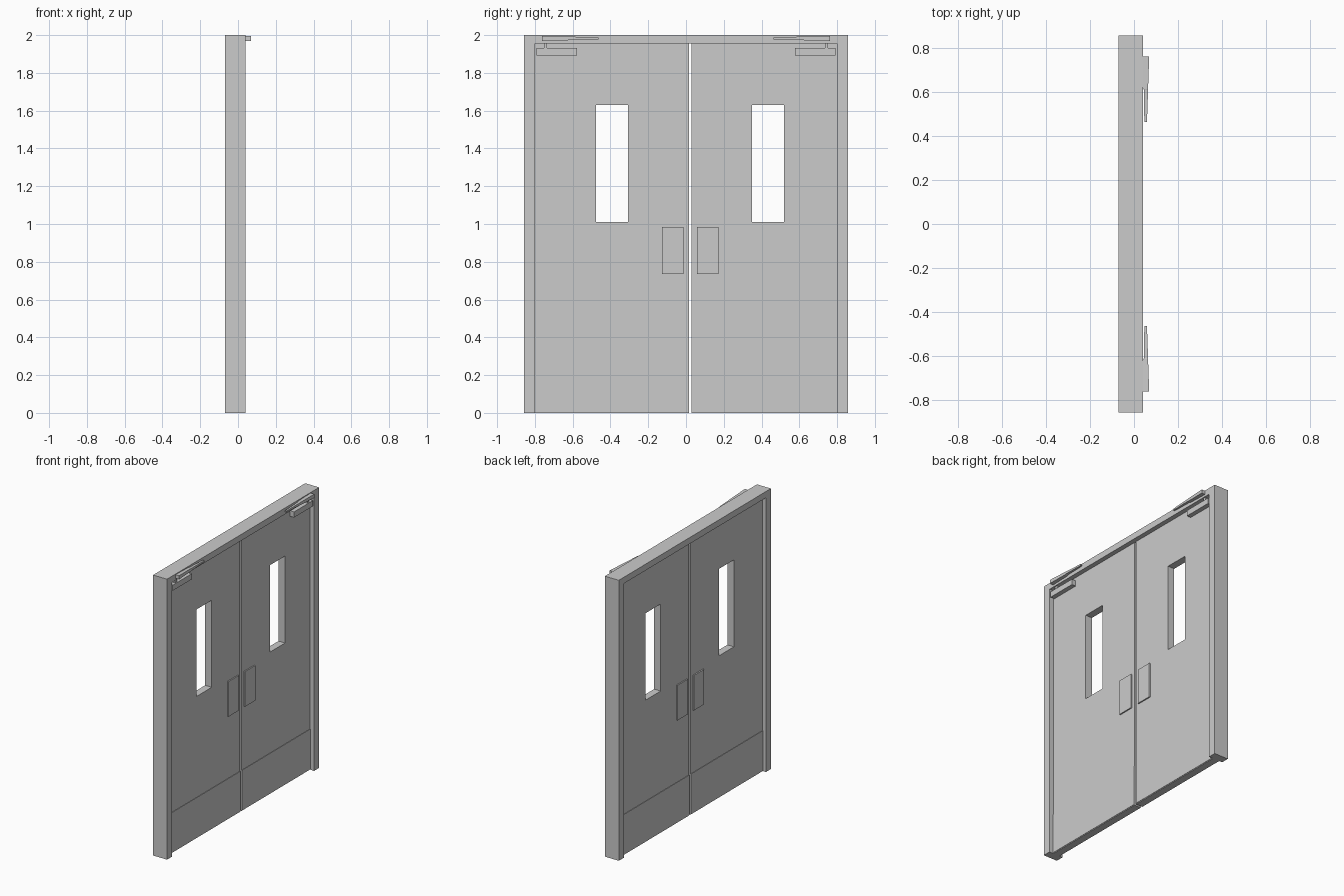
import bpy, bmesh

if "Cube" in bpy.data.objects:
    bpy.data.objects.remove(bpy.data.objects["Cube"])

MEET = 0.022            # y of the meeting line between the two leaves
BACK, FACE = -0.045, 0.007   # door leaf thickness range in x


def finish(name, bm):
    bmesh.ops.recalc_face_normals(bm, faces=bm.faces)
    me = bpy.data.meshes.new(name)
    bm.to_mesh(me)
    bm.free()
    ob = bpy.data.objects.new(name, me)
    bpy.context.collection.objects.link(ob)
    return ob


def loft(name, loops, caps=True):
    """Skin consecutive closed loops with equal point counts."""
    bm = bmesh.new()
    rings = [[bm.verts.new(p) for p in loop] for loop in loops]
    pairs = list(zip(rings, rings[1:]))
    if not caps:
        pairs.append((rings[-1], rings[0]))
    for a, b in pairs:
        for i in range(len(a)):
            j = (i + 1) % len(a)
            bm.faces.new((a[i], a[j], b[j], b[i]))
    if caps:
        bm.faces.new(rings[0])
        bm.faces.new(rings[-1])
    return finish(name, bm)


def prism(name, yz, x0, x1):
    return loft(name, [[(x, y, z) for y, z in yz] for x in (x0, x1)])


def rect(y0, y1, z0, z1):
    return [(y0, z0), (y1, z0), (y1, z1), (y0, z1)]


def box(name, x0, x1, y0, y1, z0, z1):
    return prism(name, rect(y0, y1, z0, z1), x0, x1)


def section(y, x0, x1, z0, z1):
    return [(x0, y, z0), (x1, y, z0), (x1, y, z1), (x0, y, z1)]


# Door frame: two jambs and header in one piece
W, I, H = 0.857, 0.80, 1.955
prism("door_frame", [(-W, 0), (-I, 0), (-I, H), (I, H), (I, 0), (W, 0), (W, 2), (-W, 2)],
      -0.07, 0.04)

for side, s in (("left", -1), ("right", 1)):
    # Door leaf with a window opening
    near = MEET + s * 0.007
    outer = rect(near, s * I, 0, H)
    inner = rect(MEET + s * 0.328, MEET + s * 0.498, 1.01, 1.63)
    loft(f"{side}_door_leaf",
         [[(x, y, z) for y, z in loop] for loop, x in
          ((outer, BACK), (outer, FACE), (inner, FACE), (inner, BACK))], caps=False)

    # Kick plates and push plates on both faces
    for face, x, d in (("front", FACE, 1), ("rear", BACK, -1)):
        box(f"{side}_{face}_kick_plate", x, x + d * 0.003,
            MEET + s * 0.008, s * I, 0.005, 0.29)
        box(f"{side}_{face}_push_plate", x, x + d * 0.009,
            MEET + s * 0.035, MEET + s * 0.15, 0.735, 0.985)

    # Door closer: body, spindle and tapered arm
    box(f"{side}_closer_body", FACE, 0.039, s * 0.576, s * 0.791, 1.892, 1.932)
    box(f"{side}_closer_spindle", 0.014, 0.032, s * 0.735, s * 0.753, 1.932, H)
    loft(f"{side}_closer_arm", [
        section(s * 0.762, 0.04, 0.069, 1.97, 1.996),
        section(s * 0.615, 0.042, 0.064, 1.973, 1.993),
        section(s * 0.61, 0.045, 0.064, 1.975, 1.992),
        section(s * 0.464, 0.047, 0.059, 1.977, 1.988)])
